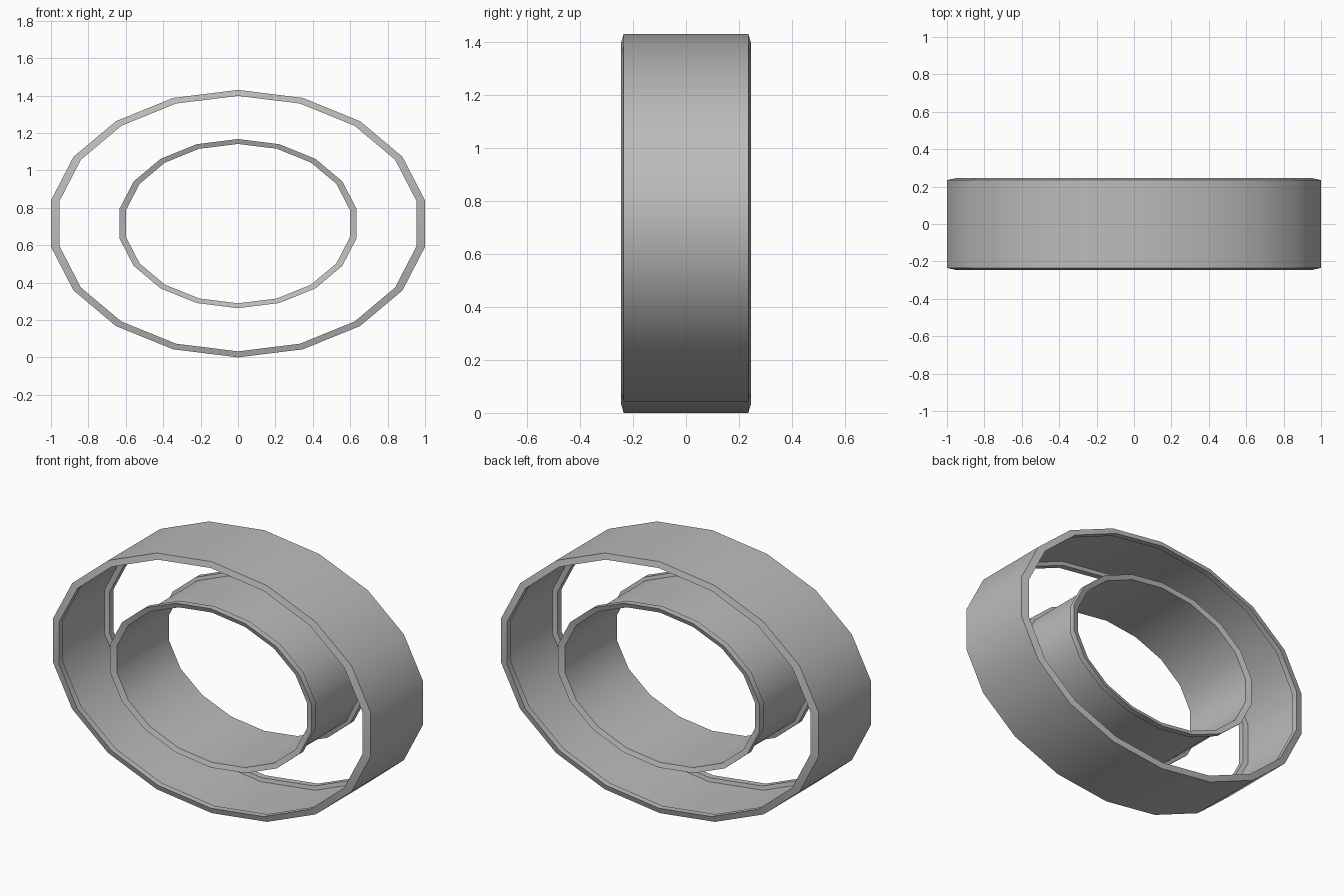
import bpy
import bmesh
from math import sin, cos, pi, radians

cube = bpy.data.objects.get("Cube")
if cube:
    bpy.data.objects.remove(cube, do_unlink=True)

SIDES = 18
CENTRE_Z = 0.715

grey = bpy.data.materials.new("plain grey")
grey.use_nodes = True
grey.diffuse_color = (0.5, 0.5, 0.5, 1)
grey.node_tree.nodes["Principled BSDF"].inputs["Base Color"].default_value = (0.5, 0.5, 0.5, 1)


def flanged_ring(name, wall, skin, lip):
    """Sweep a flanged strip round an ellipse; each radius is a (width, height) pair."""
    # Wall face, slanted rim, lip edge, flange back, then the other wall face
    half = [(wall, 0.235), (lip, 0.245), (lip, 0.21), (skin, 0.205)]
    profile = [(r, -y) for r, y in half] + [(r, y) for r, y in reversed(half)]
    bm = bmesh.new()
    loops = []
    for i in range(SIDES):
        a = 2 * pi * i / SIDES
        loops.append([bm.verts.new((r[0] * sin(a), y, CENTRE_Z + r[1] * cos(a)))
                      for r, y in profile])
    n = len(profile)
    for i in range(SIDES):
        here, after = loops[i], loops[(i + 1) % SIDES]
        for j in range(n):
            k = (j + 1) % n
            bm.faces.new((here[j], here[k], after[k], after[j]))
    bmesh.ops.recalc_face_normals(bm, faces=bm.faces)
    mesh = bpy.data.meshes.new(name)
    bm.to_mesh(mesh)
    bm.free()
    mesh.materials.append(grey)
    ring = bpy.data.objects.new(name, mesh)
    bpy.context.collection.objects.link(ring)
    bpy.ops.object.select_all(action="DESELECT")
    ring.select_set(True)
    bpy.context.view_layer.objects.active = ring
    bpy.ops.object.shade_smooth_by_angle(angle=radians(35))


# Outer band with flanges turned inward
flanged_ring("outer_ring", (1.0154, 0.715), (1.0, 0.704), (0.97, 0.683))
# Inner band with flanges turned outward
flanged_ring("inner_ring", (0.607, 0.426), (0.619, 0.435), (0.644, 0.452))
